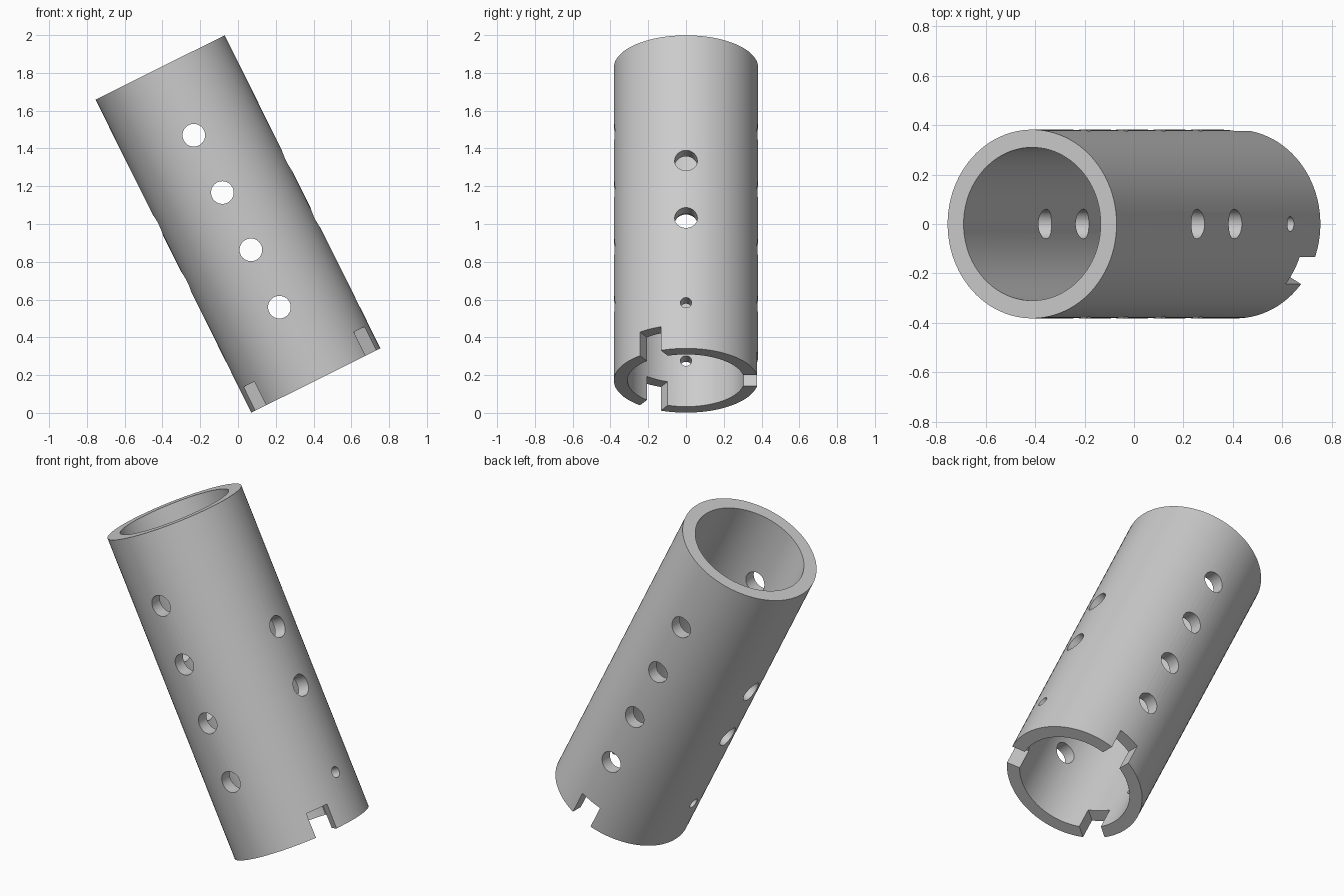
import bpy
import math
from mathutils import Matrix, Vector

cube = bpy.data.objects.get("Cube")
if cube:
    bpy.data.objects.remove(cube, do_unlink=True)

OUTER, INNER, LENGTH = 0.382, 0.31, 1.851
TILT = Matrix.Translation((0, 0, 1)) @ Matrix.Rotation(math.radians(-26.46), 4, "Y")

grey = bpy.data.materials.new("plain_grey")
grey.use_nodes = True
colour = (0.6, 0.6, 0.6, 1)
grey.diffuse_color = colour
grey.node_tree.nodes["Principled BSDF"].inputs["Base Color"].default_value = colour


def cylinder(name, radius, depth, sides, matrix):
    bpy.ops.mesh.primitive_cylinder_add(vertices=sides, radius=radius, depth=depth)
    ob = bpy.context.object
    ob.name = name
    ob.data.transform(matrix)
    return ob


def subtract(target, cutter):
    mod = target.modifiers.new(cutter.name, "BOOLEAN")
    mod.operation = "DIFFERENCE"
    mod.solver = "EXACT"
    mod.object = cutter
    cutter.hide_render = True
    cutters.append(cutter)


cutters = []

# Main tube with its open bore
tube = cylinder("slotted_tube", OUTER, LENGTH, 96, Matrix())
tube.data.materials.append(grey)
subtract(tube, cylinder("bore_cutter", INNER, LENGTH + 0.2, 96, Matrix()))

# Cross holes: front to back, then side to side
for z in (0.525, 0.186, -0.153, -0.492):
    m = Matrix.Translation((0, 0, z)) @ Matrix.Rotation(math.pi / 2, 4, "X")
    subtract(tube, cylinder("front_hole_cutter", 0.06, 1, 40, m))
for z, radius in ((0.186, 0.06), (-0.153, 0.06), (-0.655, 0.03)):
    m = Matrix.Translation((0, 0, z)) @ Matrix.Rotation(math.pi / 2, 4, "Y")
    subtract(tube, cylinder("side_hole_cutter", radius, 1, 40, m))

# Three notches in the lower rim
for angle in (90, 210, 330):
    bpy.ops.mesh.primitive_cube_add(size=1)
    notch = bpy.context.object
    notch.name = "notch_cutter"
    notch.data.transform(
        Matrix.Rotation(math.radians(angle), 4, "Z")
        @ Matrix.Translation((0.35, 0, -LENGTH / 2))
        @ Matrix.Diagonal(Vector((0.3, 0.127, 0.28, 1))))
    subtract(tube, notch)

# Bake the cuts, drop the cutters, then tilt the tube
bpy.ops.object.select_all(action="DESELECT")
bpy.context.view_layer.objects.active = tube
tube.select_set(True)
for mod in list(tube.modifiers):
    bpy.ops.object.modifier_apply(modifier=mod.name)
for cutter in cutters:
    bpy.data.objects.remove(cutter, do_unlink=True)
tube.data.transform(TILT)
bpy.ops.object.shade_smooth_by_angle(angle=math.radians(30))
